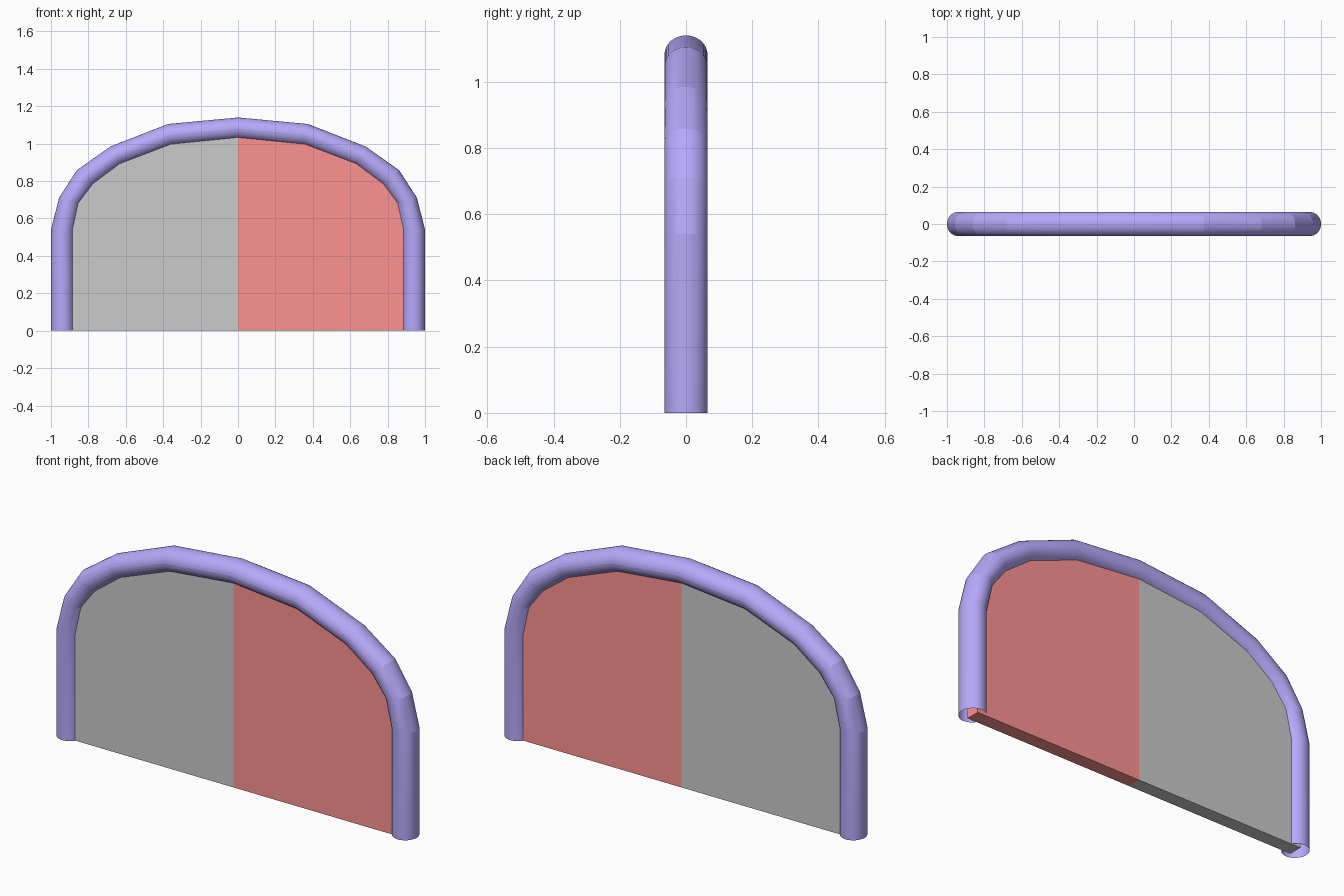
import bpy, bmesh, math

if "Cube" in bpy.data.objects:
    bpy.data.objects.remove(bpy.data.objects["Cube"])

SIDES = 32
TUBE_R = 0.065      # tube half-depth in y
PANEL_T = 0.07      # panel thickness

# right half of the arch: outer and inner edge of the tube, bottom to crown
OUTER = [(1, 0), (1, 0.54), (0.957, 0.71), (0.862, 0.858), (0.682, 0.985), (0.375, 1.105), (0, 1.14)]
INNER = [(0.876, 0), (0.876, 0.54), (0.845, 0.68), (0.768, 0.78), (0.628, 0.885), (0.357, 0.988), (0, 1.024)]


def material(name, color):
    mat = bpy.data.materials.new(name)
    mat.diffuse_color = (*color, 1)
    mat.use_nodes = True
    mat.node_tree.nodes["Principled BSDF"].inputs["Base Color"].default_value = mat.diffuse_color
    return mat


def finish(bm, name, mat=None):
    bmesh.ops.recalc_face_normals(bm, faces=bm.faces)
    mesh = bpy.data.meshes.new(name)
    bm.to_mesh(mesh)
    bm.free()
    obj = bpy.data.objects.new(name, mesh)
    bpy.context.collection.objects.link(obj)
    if mat:
        mesh.materials.append(mat)
    return obj


def mirrored(pts):
    return pts + [(-x, z) for x, z in reversed(pts[:-1])]


# tube frame: round sections swept over the arch, open at both feet
bm = bmesh.new()
rings = []
for (ox, oz), (ix, iz) in zip(mirrored(OUTER), mirrored(INNER)):
    ring = []
    for k in range(SIDES):
        a = math.tau * k / SIDES
        t = (1 + math.cos(a)) / 2
        ring.append(bm.verts.new((ix + (ox - ix) * t, TUBE_R * math.sin(a), iz + (oz - iz) * t)))
    rings.append(ring)
for r0, r1 in zip(rings, rings[1:]):
    for k in range(SIDES):
        n = (k + 1) % SIDES
        bm.faces.new((r0[k], r0[n], r1[n], r1[k]))
frame = finish(bm, "arch_frame", material("purple", (0.47, 0.40, 0.96)))
bpy.context.view_layer.objects.active = frame
frame.select_set(True)
bpy.ops.object.shade_smooth_by_angle(angle=math.radians(12.5))


# half panels: outline follows the centre line of the tube
CENTRE = [((ox + ix) / 2, (oz + iz) / 2) for (ox, oz), (ix, iz) in zip(OUTER, INNER)]


def half_panel(name, side, mat=None):
    bm = bmesh.new()
    outline = [(0, 0)] + CENTRE
    face = bm.faces.new([bm.verts.new((side * x, -PANEL_T / 2, z)) for x, z in outline])
    ext = bmesh.ops.extrude_face_region(bm, geom=[face], use_keep_orig=True)
    verts = [v for v in ext["geom"] if isinstance(v, bmesh.types.BMVert)]
    bmesh.ops.translate(bm, vec=(0, PANEL_T, 0), verts=verts)
    return finish(bm, name, mat)


half_panel("left_panel", -1)
half_panel("right_panel", 1, material("red", (1.0, 0.29, 0.29)))
